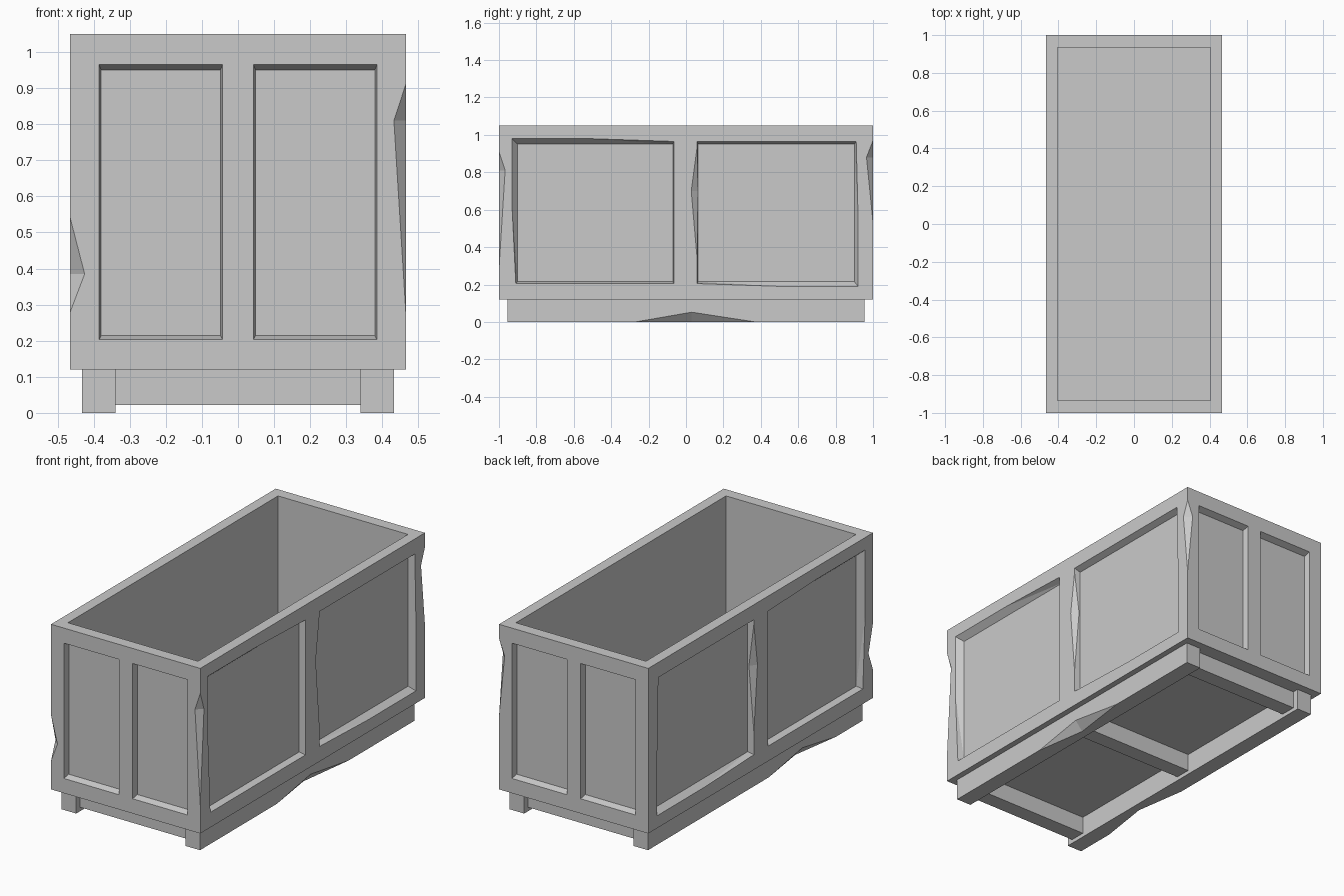
import bpy, bmesh
from mathutils import Vector

if "Cube" in bpy.data.objects:
    bpy.data.objects.remove(bpy.data.objects["Cube"])

grey = bpy.data.materials.new("weathered grey")
grey.use_nodes = True
grey.diffuse_color = (0.59, 0.59, 0.59, 1)
grey.node_tree.nodes["Principled BSDF"].inputs["Base Color"].default_value = grey.diffuse_color

HX, HY, BASE, TOP = 0.465, 1.0, 0.12, 1.05   # outer half sizes and heights
DEPTH = 0.035                                # panel recess depth


def hull(name, pts):
    """Object made of the convex hull of the points."""
    bm = bmesh.new()
    bmesh.ops.convex_hull(bm, input=[bm.verts.new(p) for p in pts])
    bmesh.ops.dissolve_limit(bm, angle_limit=0.001, verts=bm.verts, edges=bm.edges)
    bmesh.ops.recalc_face_normals(bm, faces=bm.faces)
    mesh = bpy.data.meshes.new(name)
    bm.to_mesh(mesh)
    bm.free()
    mesh.materials.append(grey)
    obj = bpy.data.objects.new(name, mesh)
    bpy.context.collection.objects.link(obj)
    return obj


def box(x0, x1, y0, y1, z0, z1):
    return [(x, y, z) for x in (x0, x1) for y in (y0, y1) for z in (z0, z1)]


def chip(start, end, a, b, scale=1.25):
    """Wedge knocked out of the edge start-end, deepest along the line a-b."""
    pts = [Vector(p) for p in (start, end, a, b)]
    mid = (pts[2] + pts[3]) / 2
    return [mid + (p - mid) * scale for p in pts]


def recess(rim, floor, place):
    """Sunken panel: rim corners on the surface, floor corners at full depth."""
    pts = []
    for (ru, rz), (fu, fz) in zip(rim, floor):
        pts.append(place(ru * 2 - fu, rz * 2 - fz, -DEPTH))
        pts.append(place(fu, fz, DEPTH))
    return pts


def rect(u0, u1, z0, z1):
    return [(u0, z0), (u1, z0), (u1, z1), (u0, z1)]


def carve(obj, solids):
    """Cut the solids out of the object one after another."""
    bpy.context.view_layer.objects.active = obj
    for pts in solids:
        cutter = hull("cutter", pts)
        cutter.hide_render = True
        mod = obj.modifiers.new("carve", "BOOLEAN")
        mod.operation = "DIFFERENCE"
        mod.solver = "EXACT"
        mod.object = cutter
        bpy.ops.object.modifier_apply(modifier=mod.name)
        bpy.data.objects.remove(cutter)


# Open cavity
cuts = [box(-0.405, 0.405, -0.935, 0.935, 0.17, 1.2)]

# Two panels on each end
for s in (-1, 1):
    for t in (-1, 1):
        cuts.append(recess(rect(0.043, 0.385, 0.203, 0.965), rect(0.049, 0.379, 0.215, 0.95),
                           lambda u, z, d: (t * u, s * (HY - d), z)))

# Two slightly skewed panels on each long side, with a chipped centre post
front_rim = [(-0.91, 0.205), (-0.065, 0.205), (-0.065, 0.965), (-0.93, 0.98)]
back_rim = [(0.06, 0.205), (0.92, 0.19), (0.91, 0.965), (0.06, 0.965)]
for s in (-1, 1):
    def place(u, z, d):
        return (s * (HX - d), u, z)
    cuts.append(recess(front_rim, rect(-0.9, -0.07, 0.215, 0.95), place))
    cuts.append(recess(back_rim, rect(0.065, 0.9, 0.215, 0.95), place))
    cuts.append(chip(place(0.06, 0.94, 0), place(0.06, 0.33, 0),
                     place(0.028, 0.7, 0), place(0.064, 0.7, 0.028)))

# Chipped corners: x side, y side, bottom, top, deepest height, bite
for sx, sy, z0, z1, zm, bite in ((1, -1, 0.28, 0.91, 0.81, 0.033),
                                 (1, 1, 0.53, 0.97, 0.88, 0.035),
                                 (-1, -1, 0.28, 0.54, 0.385, 0.04)):
    x, y = sx * HX, sy * HY
    cuts.append(chip((x, y, z0), (x, y, z1), (x - sx * bite, y, zm), (x, y - sy * bite, zm)))

crate = hull("crate_body", box(-HX, HX, -HY, HY, BASE, TOP))
carve(crate, cuts)

# Runners with a chipped lower edge
for name, s, y0, ym, y1 in (("left_runner", 1, -0.27, 0.03, 0.37),
                            ("right_runner", -1, -0.72, -0.42, -0.12)):
    x = s * 0.432
    runner = hull(name, box(s * 0.34, x, -0.955, 0.955, 0, BASE))
    carve(runner, [chip((x, y0, 0), (x, y1, 0), (x, ym, 0.052), (x - s * 0.045, ym, 0))])

# Cross bars between the runners
for name, y in (("front_cross_bar", -0.875), ("middle_cross_bar", 0), ("back_cross_bar", 0.875)):
    hull(name, box(-0.34, 0.34, y - 0.045, y + 0.045, 0.022, BASE))
